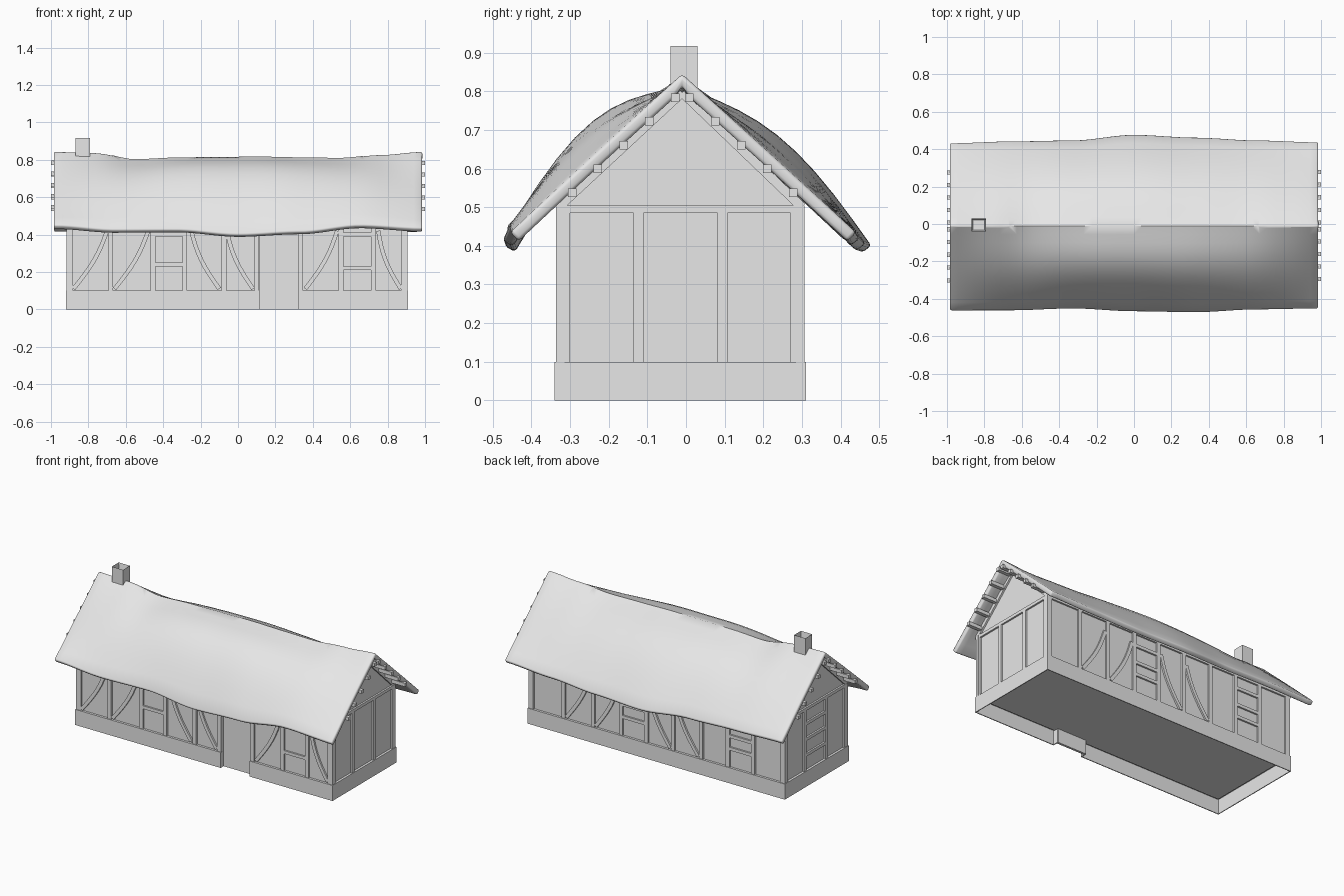
import bpy, bmesh, math
from mathutils import Vector

cube = bpy.data.objects.get("Cube")
if cube:
    bpy.data.objects.remove(cube, do_unlink=True)

# One plain plaster colour for everything
plaster = bpy.data.materials.new("pale grey")
plaster.use_nodes = True
plaster.diffuse_color = (0.8, 0.8, 0.8, 1)
plaster.node_tree.nodes["Principled BSDF"].inputs["Base Color"].default_value = (0.8, 0.8, 0.8, 1)

X0, X1, Y0, Y1 = -0.92, 0.91, -0.34, 0.31
MID = -0.01
BASE, TOP = 0.1, 0.49
WALL = 0.015                      # wall inset behind the base and timbers


def finish(bm, name):
    bmesh.ops.recalc_face_normals(bm, faces=bm.faces)
    mesh = bpy.data.meshes.new(name)
    bm.to_mesh(mesh)
    bm.free()
    mesh.materials.append(plaster)
    ob = bpy.data.objects.new(name, mesh)
    bpy.context.collection.objects.link(ob)
    return ob


def add_box(bm, lo, hi):
    made = bmesh.ops.create_cube(bm, size=1)["verts"]
    for v in made:
        v.co = [l + (c + 0.5) * (h - l) for c, l, h in zip(v.co, lo, hi)]
    return made


def floor_plan(inset):
    """Rectangular outline with the door recess in the front side."""
    a, b, c, d = X0 + inset, X1 - inset, Y0 + inset, Y1 - inset
    l, r, back = 0.115, 0.32, Y0 + 0.035
    return [(a, c), (l, c), (l, back), (r, back), (r, c), (b, c), (b, d), (a, d)]


def extruded_plan(name, inset, z, height):
    bm = bmesh.new()
    face = bm.faces.new([bm.verts.new((x, y, z)) for x, y in floor_plan(inset)])
    new = bmesh.ops.extrude_face_region(bm, geom=[face])["geom"]
    verts = [g for g in new if isinstance(g, bmesh.types.BMVert)]
    bmesh.ops.translate(bm, verts=verts, vec=(0, 0, height))
    return bm


# Base: hollow underneath, with the floor on top
bm = extruded_plan("base", 0, BASE, -BASE)
bm.normal_update()
bottom = [f for f in bm.faces if f.calc_center_median().z < 0.001]
bmesh.ops.delete(bm, geom=bottom, context="FACES_ONLY")
base = finish(bm, "stone_base")
thick = base.modifiers.new("thickness", "SOLIDIFY")
thick.thickness = 0.008
thick.offset = -1

# Walls and the door panel in the recess
finish(extruded_plan("walls", WALL, BASE - 0.01, TOP - BASE + 0.01), "walls")
bm = bmesh.new()
add_box(bm, (0.115, Y0 + 0.03, 0), (0.32, Y0 + 0.045, TOP))
finish(bm, "door")

# Gable triangles at both ends
for side, x in (("left", X1 - WALL), ("right", X0 + WALL)):
    bm = bmesh.new()
    inner = x - math.copysign(0.03, x)
    tri = [(Y0 + WALL, TOP), (Y1 - WALL, TOP), (MID, 0.8)]
    rings = [[bm.verts.new((px, y, z)) for y, z in tri] for px in (x, inner)]
    for ring in rings:
        bm.faces.new(ring)
    for i in range(3):
        j = (i + 1) % 3
        bm.faces.new((rings[0][i], rings[0][j], rings[1][j], rings[1][i]))
    finish(bm, side + "_gable")


# Timber framing: flat strips swept along a line on a wall
def timber(bm, place, pts, width):
    pts = [Vector(p) for p in pts]
    rings = []
    for i, p in enumerate(pts):
        d = (pts[min(i + 1, len(pts) - 1)] - pts[max(i - 1, 0)]).normalized()
        n = Vector((-d.y, d.x)) * width / 2
        corners = ((p + n, -0.01), (p + n, 0.011), (p - n, 0.011), (p - n, -0.01))
        rings.append([bm.verts.new(place(q.x, q.y, out)) for q, out in corners])
    for a, b in zip(rings, rings[1:]):
        for i in range(4):
            j = (i + 1) % 4
            bm.faces.new((a[i], a[j], b[j], b[i]))
    bm.faces.new(rings[0])
    bm.faces.new(rings[-1])


def brace(u0, u1, steps=8):
    """Bowed brace from a low corner to a high corner."""
    bow = math.copysign(0.022, u1 - u0)
    ts = [i / steps for i in range(steps + 1)]
    return [(u0 + (u1 - u0) * t + bow * math.sin(math.pi * t),
             BASE + 0.01 + (TOP - BASE - 0.08) * t) for t in ts]


def frame(name, place, ends, posts, braces=(), rails=(), gable=False):
    bm = bmesh.new()
    for u in ends:
        timber(bm, place, [(u, BASE), (u, TOP)], 0.035)
    for u in posts:
        timber(bm, place, [(u, BASE), (u, TOP)], 0.026)
    for u0, u1 in braces:
        timber(bm, place, brace(u0, u1), 0.022)
    for u0, u1, z in rails:
        timber(bm, place, [(u0, z), (u1, z)], 0.02)
    timber(bm, place, [(ends[0] - 0.018, TOP + 0.005), (ends[1] + 0.018, TOP + 0.005)], 0.02)
    if gable:
        for y in (Y0 + 0.01, Y1 - 0.01):
            timber(bm, place, [(y, TOP + 0.01), (MID, 0.797)], 0.024)
    finish(bm, name)


frame("front_timbers", lambda u, z, d: (u, Y0 + WALL - d, z), (-0.9, 0.89),
      (-0.68, -0.455, -0.285, -0.075, 0.1, 0.335, 0.55, 0.725),
      ((-0.88, -0.7), (-0.66, -0.48), (-0.1, -0.25), (0.08, -0.06), (0.36, 0.53), (0.87, 0.75)),
      ((-0.45, -0.29, 0.24), (-0.45, -0.29, 0.4), (0.55, 0.72, 0.22), (0.55, 0.72, 0.4)))
frame("back_timbers", lambda u, z, d: (u, Y1 - WALL + d, z), (-0.9, 0.89),
      (0.66, 0.45, 0.25, 0.07, -0.12, -0.32, -0.51, -0.69),
      ((0.64, 0.47), (0.43, 0.27), (-0.1, 0.05), (-0.3, -0.14)),
      [(u, u + 0.18, z) for u in (0.07, -0.69) for z in (0.22, 0.3, 0.41)])
frame("left_timbers", lambda u, z, d: (X1 - WALL + d, u, z), (-0.318, 0.288),
      (-0.123, 0.095), gable=True)
frame("right_timbers", lambda u, z, d: (X0 + WALL - d, u, z), (-0.318, 0.288),
      (-0.123, 0.095), (), [(-0.12, 0.09, z) for z in (0.2, 0.3, 0.4)], gable=True)


# Thatched roof: ridge and eaves wander gently along the length
def wander(values, x):
    t = (x + 1) / 2 * (len(values) - 1)
    i = min(int(t), len(values) - 2)
    f = t - i
    f = f * f * (3 - 2 * f)
    return values[i] * (1 - f) + values[i + 1] * f


RIDGE = (0.845, 0.838, 0.803, 0.812, 0.815, 0.817, 0.813, 0.81, 0.828, 0.845)
EAVES = {
    -1: ((-0.465, -0.465, -0.455, -0.47, -0.475, -0.46, -0.455),
         (0.45, 0.425, 0.425, 0.4, 0.415, 0.45, 0.435), 0.115),
    1: ((0.435, 0.445, 0.45, 0.48, 0.465, 0.45, 0.44),
        (0.435, 0.43, 0.42, 0.4, 0.405, 0.42, 0.435), 0.08),
}


def roof_point(x, side, s):
    ys, zs, swell = EAVES[side]
    ridge = wander(RIDGE, x)
    y = MID + (wander(ys, x) - MID) * s
    puff = swell * (1 - x * x) * math.sin(math.pi * s ** 1.1)
    return Vector((x * 0.985, y, ridge + (wander(zs, x) - ridge) * s + puff))


bm = bmesh.new()
COLS, ROWS = 44, 10
grid = []
for i in range(COLS + 1):
    x = -1 + 2 * i / COLS
    row = [(-1, r / ROWS) for r in range(ROWS, 0, -1)] + [(1, r / ROWS) for r in range(ROWS + 1)]
    grid.append([bm.verts.new(roof_point(x, side, s)) for side, s in row])
for a, b in zip(grid, grid[1:]):
    for j in range(len(a) - 1):
        bm.faces.new((a[j], b[j], b[j + 1], a[j + 1]))
roof = finish(bm, "thatched_roof")
if roof.data.polygons[0].normal.z < 0:
    roof.data.flip_normals()
thick = roof.modifiers.new("thickness", "SOLIDIFY")
thick.thickness = 0.032
thick.offset = -1
soft = roof.modifiers.new("soft_edges", "BEVEL")
soft.width = 0.009
soft.segments = 2
soft.limit_method = "ANGLE"
soft.angle_limit = math.radians(60)
bpy.context.view_layer.objects.active = roof
roof.select_set(True)
bpy.ops.object.shade_smooth_by_angle(angle=math.radians(40))

# Batten ends poking out under the roof at both gables
bm = bmesh.new()
for end in (-1, 1):
    for side in (-1, 1):
        for s in (0.04, 0.19, 0.34, 0.49, 0.64):
            p = roof_point(end, side, s) - Vector((0, 0, 0.045))
            xs = sorted((end * 0.88, end))
            add_box(bm, (xs[0], p.y - 0.011, p.z - 0.011), (xs[1], p.y + 0.011, p.z + 0.011))
finish(bm, "roof_battens")

# Chimney with a hollow top
bm = bmesh.new()
add_box(bm, (-0.87, -0.04, 0.7), (-0.79, 0.03, 0.917))
bm.normal_update()
cap = [f for f in bm.faces if f.normal.z > 0.9]
bmesh.ops.inset_region(bm, faces=cap, thickness=0.013)
bmesh.ops.translate(bm, verts=cap[0].verts[:], vec=(0, 0, -0.06))
finish(bm, "chimney")
